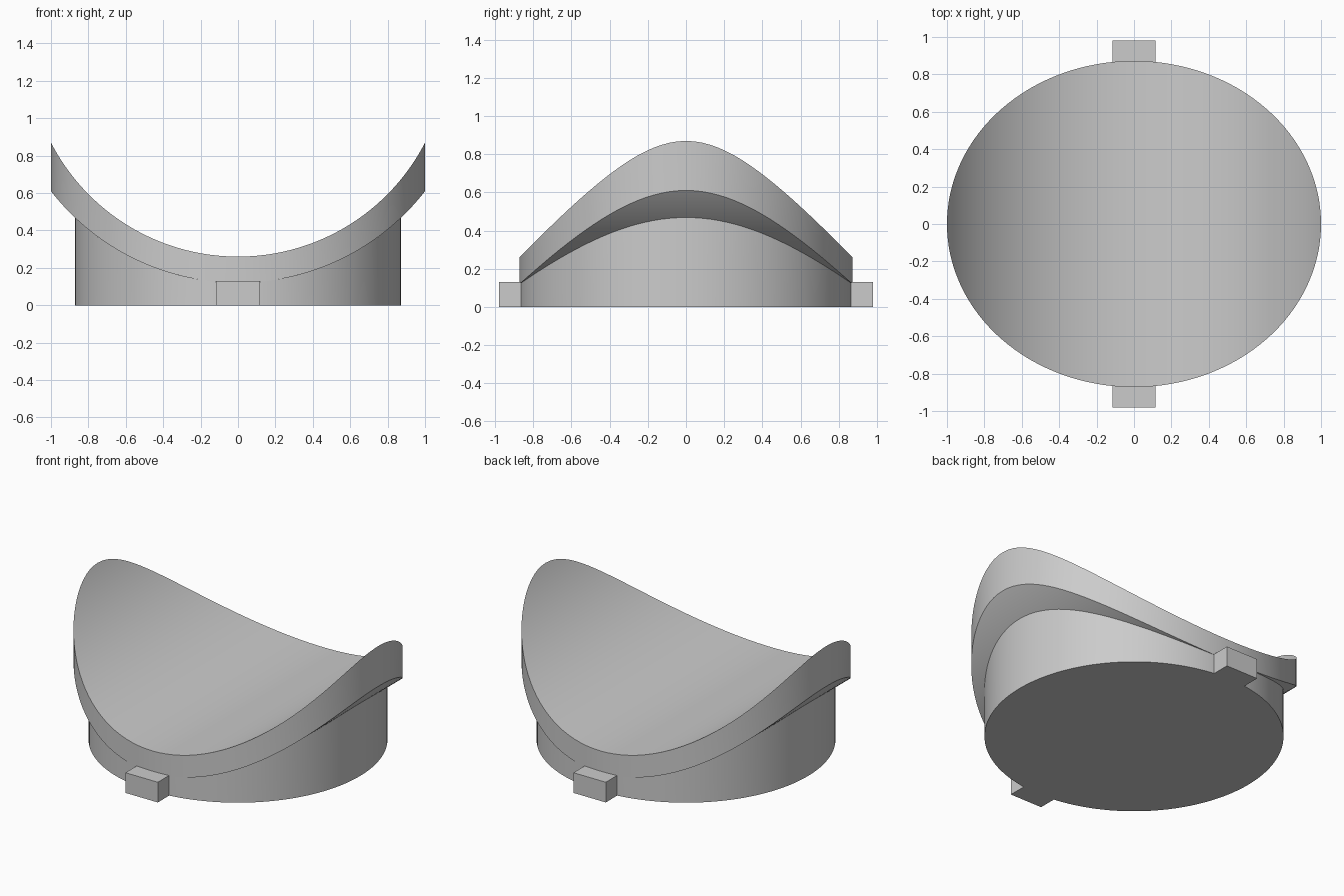
import bpy
import bmesh
from math import cos, sin, sqrt, pi

if "Cube" in bpy.data.objects:
    bpy.data.objects.remove(bpy.data.objects["Cube"])

SEGMENTS = 128
AXIS_Z = 1.385      # height of the axis shared by both curved surfaces
INNER_R = 1.125     # radius of the upper curve
OUTER_R = 1.265     # radius of the lower curve
BASE_R = 0.872

grey = bpy.data.materials.new("plain grey")
grey.use_nodes = True
colour = (0.6, 0.6, 0.6, 1)
grey.diffuse_color = colour
grey.node_tree.nodes["Principled BSDF"].inputs["Base Color"].default_value = colour


def trough(radius):
    """Height of a hollow running along y."""
    return lambda x: AXIS_Z - sqrt(radius ** 2 - x ** 2)


def finish(bm, name):
    bmesh.ops.recalc_face_normals(bm, faces=bm.faces)
    mesh = bpy.data.meshes.new(name)
    bm.to_mesh(mesh)
    bm.free()
    mesh.materials.append(grey)
    obj = bpy.data.objects.new(name, mesh)
    bpy.context.collection.objects.link(obj)
    return obj


def oval_slab(name, rx, ry, bottom, top):
    """Upright oval wall closed by a surface that varies only along x."""
    bm = bmesh.new()
    n = SEGMENTS
    rings = []
    for height in (bottom, top):
        ring = []
        for i in range(n):
            a = 2 * pi * i / n
            x = rx * cos(a)
            ring.append(bm.verts.new((x, ry * sin(a), height(x))))
        rings.append(ring)
        # strips across the oval, from one rim to the other
        for i in range(n // 2):
            strip = [ring[i], ring[i + 1], ring[(n - i - 1) % n], ring[(n - i) % n]]
            bm.faces.new(list(dict.fromkeys(strip)))
    low, high = rings
    for i in range(n):
        j = (i + 1) % n
        bm.faces.new((low[i], low[j], high[j], high[i]))
    obj = finish(bm, name)
    bpy.ops.object.select_all(action="DESELECT")
    obj.select_set(True)
    bpy.context.view_layer.objects.active = obj
    bpy.ops.object.shade_smooth_by_angle(angle=pi / 6)


def tab(name, side):
    """Small block standing out from the foot of the base."""
    bm = bmesh.new()
    bmesh.ops.create_cube(bm, size=1)
    bmesh.ops.scale(bm, vec=(0.23, 0.12, 0.13), verts=bm.verts)
    bmesh.ops.translate(bm, vec=(0, side * 0.92, 0.065), verts=bm.verts)
    finish(bm, name)


# Curved saddle plate and the round base below it
oval_slab("saddle_plate", 1.0, BASE_R, trough(OUTER_R), trough(INNER_R))
oval_slab("round_base", BASE_R, BASE_R, lambda x: 0.0, trough(OUTER_R))

# Tabs at front and back
tab("front_tab", -1)
tab("back_tab", 1)
